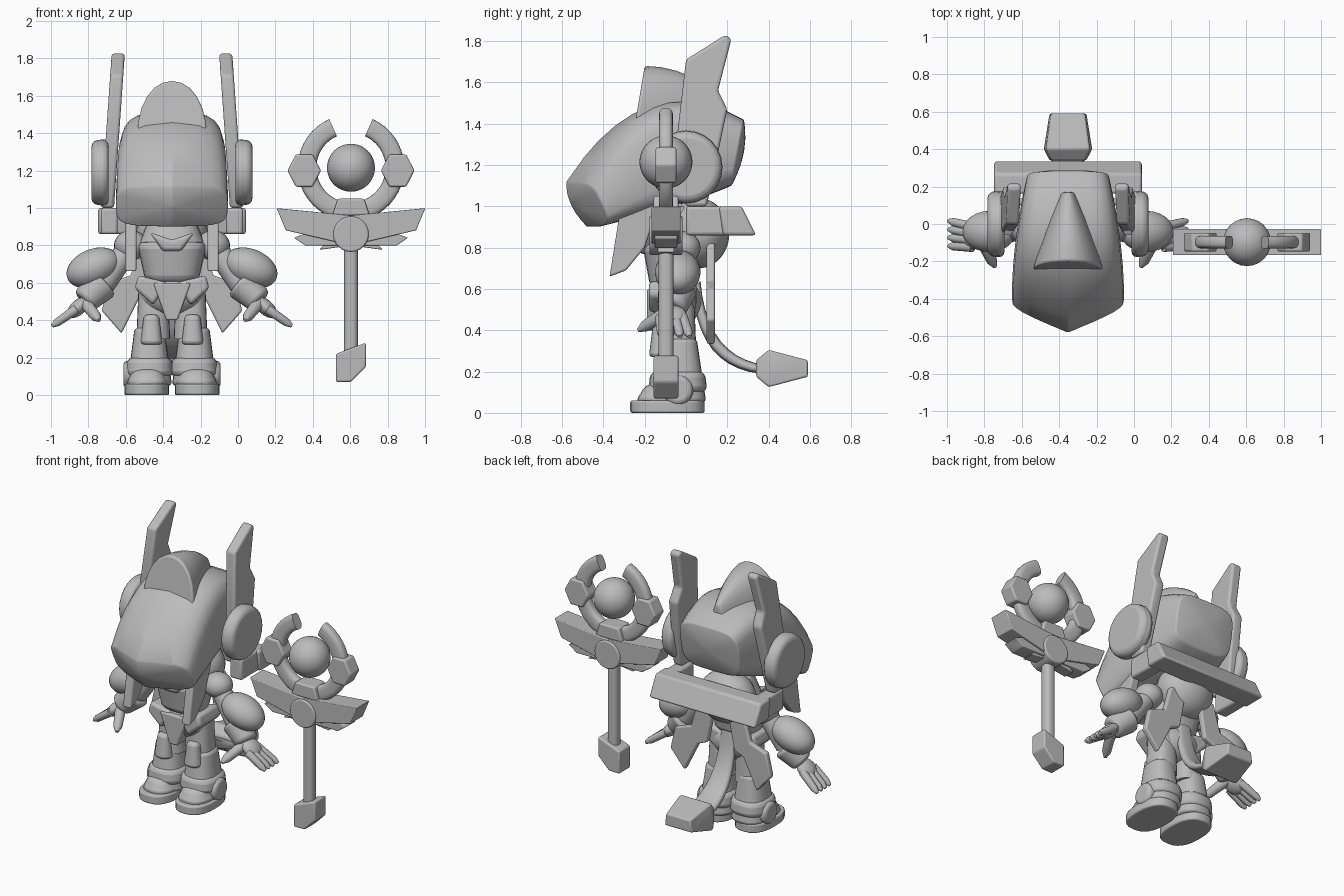
import bpy, bmesh
from math import sin, cos, tau, radians, copysign
from mathutils import Vector, Matrix

cube = bpy.data.objects.get("Cube")
if cube:
    bpy.data.objects.remove(cube)

SHADE = .5
grey = bpy.data.materials.new("plain_grey")
grey.use_nodes = True
grey.diffuse_color = (SHADE, SHADE, SHADE, 1)
shader = grey.node_tree.nodes["Principled BSDF"]
shader.inputs["Base Color"].default_value = grey.diffuse_color

BODY = Vector((-.353, 0, 0))
STAFF = Vector((.604, -.097, 0))
ROUND = 24


def part(name, mesh_data, at=BODY, pair=False, bevel=0, angle=40):
    """Finish a bmesh as an object, optionally mirrored left to right."""
    bmesh.ops.recalc_face_normals(mesh_data, faces=mesh_data.faces)
    mesh = bpy.data.meshes.new(name)
    mesh_data.to_mesh(mesh)
    mesh_data.free()
    mesh.materials.append(grey)
    part_object = bpy.data.objects.new(name, mesh)
    part_object.location = at
    bpy.context.collection.objects.link(part_object)
    bpy.ops.object.select_all(action='DESELECT')
    part_object.select_set(True)
    bpy.context.view_layer.objects.active = part_object
    bpy.ops.object.shade_smooth_by_angle(angle=radians(angle))
    if bevel:
        modifier = part_object.modifiers.new("Bevel", 'BEVEL')
        modifier.width = bevel
        modifier.segments = 3
        modifier.limit_method = 'ANGLE'
    if pair:
        modifier = part_object.modifiers.new("Mirror", 'MIRROR')
        modifier.use_mirror_merge = False


def loft(rings, target=None):
    """Skin a row of equal rings and cap both ends."""
    target = target or bmesh.new()
    rows = [[target.verts.new(point) for point in ring] for ring in rings]
    for near, far in zip(rows, rows[1:]):
        for i in range(len(near)):
            target.faces.new((near[i - 1], near[i], far[i], far[i - 1]))
    target.faces.new(rows[0])
    target.faces.new(rows[-1])
    return target


def side_plate(outline, inner, outer, lean=0):
    """Give a (y, z) outline thickness along x; lean shifts it outward going down."""
    return loft([[(x - lean * z, y, z) for y, z in outline] for x in (inner, outer)])


def front_plate(outline, front, back, target=None):
    """Give an (x, z) outline thickness along y."""
    return loft([[(x, y, z) for x, z in outline] for y in (front, back)], target)


def oval(count=ROUND, power=2):
    """Unit circle, squarer as power grows."""
    for i in range(count):
        c, s = cos(tau * i / count), sin(tau * i / count)
        yield copysign(abs(c) ** (2 / power), c), copysign(abs(s) ** (2 / power), s)


def column(x, y, low, high, low_width, high_width, depth=1):
    """Upright tapered column with a squarish oval section."""
    return loft([[(x + c * width, y + s * width * depth, z) for c, s in oval(power=2.5)]
                 for z, width in ((low, low_width), (high, high_width))])


def tube(path, radii, target=None):
    """Round tapered tube along a path."""
    rings = []
    for i, (point, radius) in enumerate(zip(path, radii)):
        along = (path[min(i + 1, len(path) - 1)] - path[max(i - 1, 0)]).normalized()
        u = along.orthogonal().normalized()
        if abs(along.y) < .7:
            u = along.cross(Vector((0, 1, 0))).normalized()
        v = along.cross(u)
        rings.append([point + radius * (u * c + v * s) for c, s in oval()])
    return loft(rings, target)


def ball(center, size, turn=0):
    shape = bmesh.new()
    matrix = (Matrix.Translation(center) @ Matrix.Rotation(turn, 4, 'Y')
              @ Matrix.Diagonal(Vector(size).to_4d()))
    bmesh.ops.create_uvsphere(shape, u_segments=ROUND, v_segments=ROUND, radius=1, matrix=matrix)
    return shape


def bend(start, control, end, t):
    """Point on a quadratic curve."""
    return start * (1 - t) ** 2 + control * 2 * t * (1 - t) + end * t * t


def steps(count):
    return [i / count for i in range(count + 1)]


def helmet_ring(t, size=1):
    """Slanted squarish section; a smaller size closes an end with a slight bulge."""
    top = bend(Vector((.28, 1.42)), Vector((-.2, 1.7)), Vector((-.58, 1.12)), t)
    bottom = bend(Vector((.22, 1.1)), Vector((0, 1)), Vector((-.48, .9)), t)
    middle, half = (top + bottom) / 2, (top - bottom) / 2 * size
    width = bend(.22, .3, .3, t) * size
    bulge = (.5 - t) * .06 * (1 - size * size)
    return [(c * width, middle.x + s * half.x + bulge + t * t * abs(c) * size / 8, middle.y + s * half.y)
            for c, s in oval(power=4)]


# Helmet swept from the back to a pointed visor
ends = (.05, .4, .7, .9)
part("helmet", loft([helmet_ring(0, size) for size in ends] + [helmet_ring(t) for t in steps(10)]
                    + [helmet_ring(1, size) for size in reversed(ends)]), bevel=.015, angle=50)

# Crest narrowing toward the rear, its front face sloping forward going down
rings = []
for t in steps(5):
    height = bend(.3, .3, .15, t)
    rings.append([(c * bend(.19, .13, .04, t), bend(-.2, 0, .17, t) - (1 - s) * (1 - t) * .05, 1.38 + s * height)
                  for c, s in oval(power=2.1)])
part("crest", loft(rings), bevel=.02)

# Tall ear fins, ear discs and cheek blades
fin = [(.19, 1.83), (.22, 1.81), (.155, 1.56), (.2, 1.47), (.1, 1), (0, 1), (-.06, 1.2), (0, 1.71)]
part("ear_fins", side_plate(fin, .38, .45, lean=.07), pair=True, bevel=.015)
ear = Vector((.34, 0, 1.19))
part("ear_discs", tube([ear, ear + Vector((.09, 0, 0))], [.18, .17]), pair=True, bevel=.03)
blade = [(-.37, .66), (-.29, .69), (-.2, .8), (-.1, 1.1), (-.3, 1.1)]
part("cheek_blades", side_plate(blade, .19, .25), pair=True, bevel=.01)

# Rear bar below the helmet with short arms forward
part("rear_bar", side_plate([(.16, 1), (.27, 1), (.34, .86), (.18, .86)], -.395, .395), bevel=.015)
part("rear_bar_arms", side_plate([(0, 1), (.2, 1), (.2, .86), (0, .86)], .29, .38), pair=True, bevel=.015)
part("lower_head", ball((0, .06, .87), (.19, .15, .17)))

# Torso, collar and hips
part("chest", column(0, -.06, .6, .82, .14, .19, depth=.8), bevel=.04)
part("neck", column(0, -.04, .8, 1, .18, .1, depth=.8), bevel=.02)
bib = [(-.12, .87), (0, .83), (.12, .87), (.05, .77), (-.05, .77)]
part("collar_bib", front_plate(bib, -.23, -.1), bevel=.02)
part("pelvis", ball((0, -.05, .54), (.18, .13, .12)))
crotch = [(-.1, .6), (.1, .6), (.03, .4), (-.03, .4)]
part("crotch_plate", front_plate(crotch, -.19, -.08), bevel=.01)
hip = [(.02, .6), (.18, .64), (.2, .57), (.1, .48)]
part("hip_plates", front_plate(hip, -.18, .05), pair=True, bevel=.02)

# Coat tails
coat = [(.05, .83), (.17, .82), (.22, .64), (.34, .6), (.375, .45), (.27, .33), (.17, .53), (.1, .56)]
part("coat_tails", front_plate(coat, .1, .14), pair=True, bevel=.01)

# Curved tail with a blocky tip
rings = []
for t in steps(10):
    spine = bend(Vector((.05, .62)), Vector((.08, .24)), Vector((.38, .21)), t)
    rings.append([(c * bend(.05, .07, .09, t), spine.x + s * .02, spine.y + s * .02)
                  for c, s in oval(power=3)])
part("tail", loft(rings), angle=60)
rings = [[(c * width, y, .215 + s * height) for c, s in ((-1, -1), (1, -1), (.9, 1), (-.9, 1))]
         for y, width, height in ((.34, .1, .04), (.4, .13, .09), (.59, .1, .04))]
part("tail_tip", loft(rings), bevel=.01)

# Arms
shoulder, elbow, wrist = Vector((.22, -.02, .8)), Vector((.37, -.04, .6)), Vector((.47, -.07, .5))
part("shoulders", ball(shoulder, (.09, .09, .08)), pair=True)
part("upper_arms", tube([shoulder, elbow], [.06, .07]), pair=True)
part("arm_pads", ball((.42, -.04, .68), (.15, .11, .1), turn=.4), pair=True)
part("forearms", tube([elbow, wrist], [.095, .07]), pair=True, bevel=.02)

# Hands with four spread fingers and a thumb
hand = ball(wrist.lerp(Vector((.55, -.06, .42)), .4), (.07, .07, .04), turn=.75)
for i in range(4):
    spread = Vector((0, .045 * (i - 1.5), 0))
    knuckle = wrist + spread * .8 + Vector((.04, 0, -.04))
    fingertip = Vector((.64, -.05, .37)) + spread
    tube([knuckle, knuckle.lerp(fingertip, .8), fingertip], [.026, .022, .01], hand)
thumb = Vector((.39, -.23, .4))
tube([wrist, wrist.lerp(thumb, .8), thumb], [.035, .028, .01], hand)
part("hands", hand, pair=True, angle=60)

# Legs, boots and feet
LEG, DEEP = .12, -.04
part("thighs", column(LEG - .02, DEEP, .3, .55, .09, .08), pair=True)
part("knee_guards", column(LEG - .01, -.12, .27, .43, .06, .04), pair=True, bevel=.02)
part("boots", column(LEG, DEEP, .05, .36, .12, .08, depth=1.15), pair=True, bevel=.02)
part("boot_bands", column(LEG, DEEP, .1, .2, .13, .12, depth=1.1), pair=True, bevel=.03)
ankle = Vector((.19, DEEP, .11))
part("ankle_discs", tube([ankle, ankle + Vector((.07, 0, 0))], [.08, .07]), pair=True, bevel=.02)
part("soles", column(LEG + .015, -.09, 0, .06, .12, .12, depth=1.5), pair=True, bevel=.01)
part("toe_caps", column(LEG + .01, -.08, .05, .14, .12, .08, depth=1.4), pair=True, bevel=.03)

# Staff: shaft, foot block and orb
part("staff_shaft", column(0, 0, .2, .9, .037, .037), STAFF)
foot = [(-.08, .22), (.08, .28), (.08, .15), (0, .07), (-.08, .07)]
part("staff_foot", front_plate(foot, -.06, .06), STAFF, bevel=.01)
orb = Vector((0, 0, 1.215))
part("staff_orb", ball(orb, (.128, .128, .128)), STAFF)

# Open ring with hexagonal side blocks and a base
rings = []
for t in steps(40):
    turn = radians(66 - 312 * t)
    outward = Vector((cos(turn), 0, sin(turn)))
    rings.append([orb + outward * (.235 + .05 * c) + Vector((0, .034 * s, 0))
                  for c, s in oval(power=3)])
part("staff_ring", loft(rings), STAFF, angle=50)
block = [(.25 + .09 * c, 1.2 + .1 * s) for c, s in oval(6)]
part("ring_blocks", front_plate(block, -.05, .05), STAFF, pair=True, bevel=.01)
base = [(-.1, .96), (-.07, 1.05), (.07, 1.05), (.1, .96)]
part("ring_base", front_plate(base, -.06, .06), STAFF, bevel=.01)

# Wings: three fanned feathers on each side of a round boss
wings = bmesh.new()
for i in range(3):
    length, turn, depth = .41 - .1 * i, radians(14 - 25 * i), .07 - .015 * i
    notch = turn - .3 + .1 * i
    outline = [(0, .96), (length * cos(turn), .9 + length * sin(turn)),
               (length * cos(notch) * .85, .9 + length * sin(notch) * .85), (0, .8)]
    front_plate(outline, -depth, depth, wings)
part("staff_wings", wings, STAFF, pair=True, bevel=.005)
boss = Vector((0, .08, 0))
center = Vector((0, 0, .86))
part("wing_boss", tube([center - boss, center + boss], [.095, .095]), STAFF, bevel=.01)
